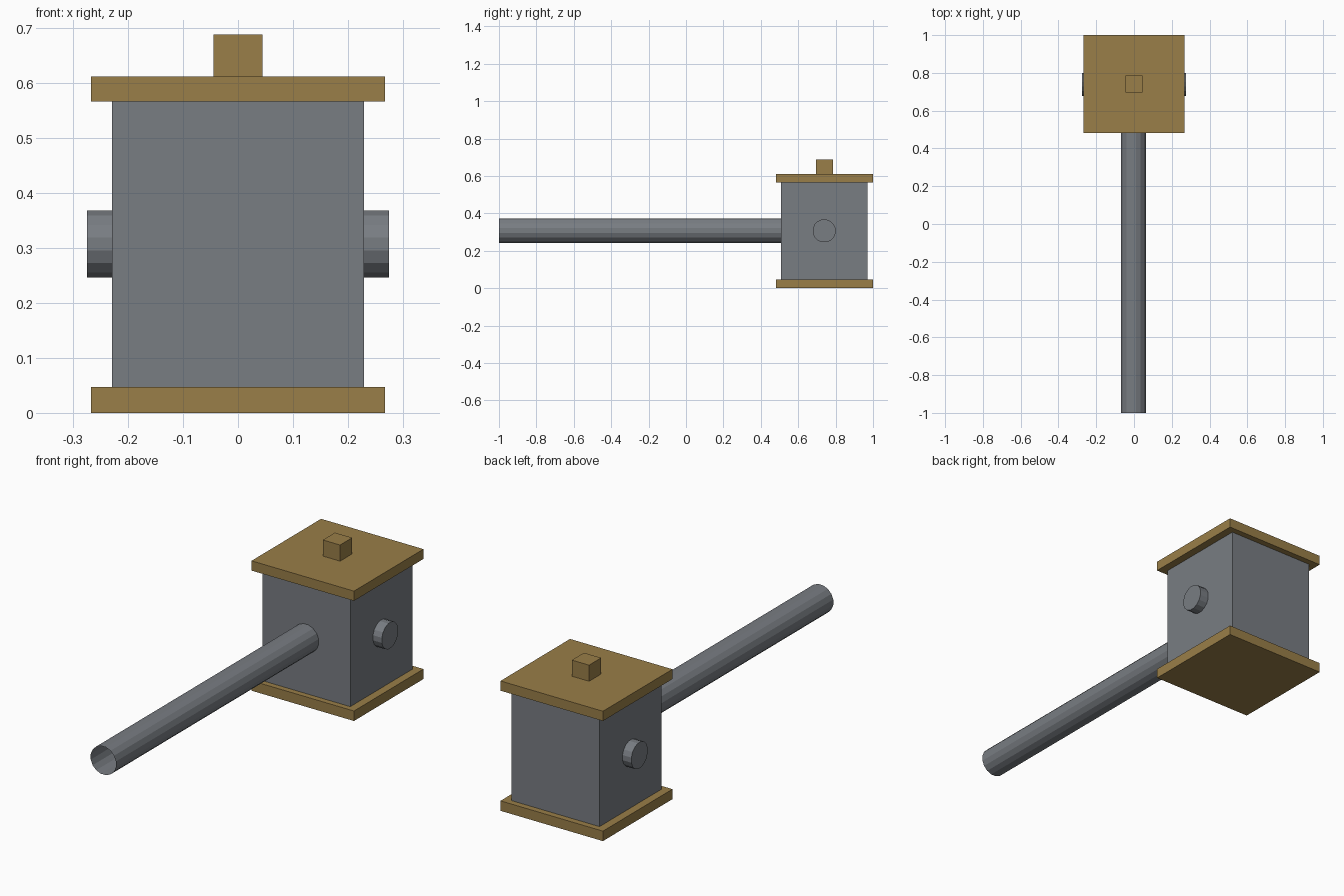
import bpy
import math

if "Cube" in bpy.data.objects:
    bpy.data.objects.remove(bpy.data.objects["Cube"], do_unlink=True)


def make_material(name, colour):
    mat = bpy.data.materials.new(name)
    mat.use_nodes = True
    mat.diffuse_color = colour
    mat.node_tree.nodes["Principled BSDF"].inputs["Base Color"].default_value = colour
    return mat


steel = make_material("steel grey", (0.19, 0.205, 0.225, 1))
brass = make_material("dull brass", (0.32, 0.21, 0.065, 1))


def finish(name, mat):
    obj = bpy.context.object
    obj.name = name
    obj.data.materials.append(mat)
    bpy.ops.object.transform_apply(location=False, rotation=True, scale=True)
    return obj


def box(name, mat, centre_y, size, bottom, top):
    """Upright box centred on x = 0, size is (width, depth)."""
    bpy.ops.mesh.primitive_cube_add(size=1, location=(0, centre_y, (bottom + top) / 2))
    bpy.context.object.scale = (size[0], size[1], top - bottom)
    return finish(name, mat)


def rod(name, mat, location, radius, length, axis, fill):
    """Sixteen-sided rod along x or y, with flats facing up and down."""
    bpy.ops.mesh.primitive_cylinder_add(vertices=16, radius=radius, depth=length,
                                        end_fill_type=fill, location=location)
    turn = math.pi / 2
    bpy.context.object.rotation_euler = (0, turn, 0) if axis == "x" else (turn, 0, 0)
    obj = finish(name, mat)
    # Half a facet turn about the rod's own axis
    half = math.pi / 16
    obj.rotation_euler = (half, 0, 0) if axis == "x" else (0, half, 0)
    bpy.ops.object.transform_apply(location=False, rotation=True, scale=False)
    return obj


# Housing with its two plates and top knob
box("housing", steel, 0.74, (0.458, 0.462), 0.047, 0.566)
box("base_plate", brass, 0.741, (0.534, 0.518), 0, 0.047)
box("top_plate", brass, 0.741, (0.534, 0.518), 0.566, 0.612)
box("top_knob", brass, 0.741, (0.09, 0.09), 0.612, 0.688)

# Side stubs
for side, x in (("left", 0.25), ("right", -0.25)):
    rod(side + "_stub", steel, (x, 0.739, 0.307), 0.062, 0.05, "x", "NGON")

# Open thin-walled barrel
rod("barrel", steel, (-0.002, -0.244, 0.308), 0.067, 1.512, "y", "NOTHING")
